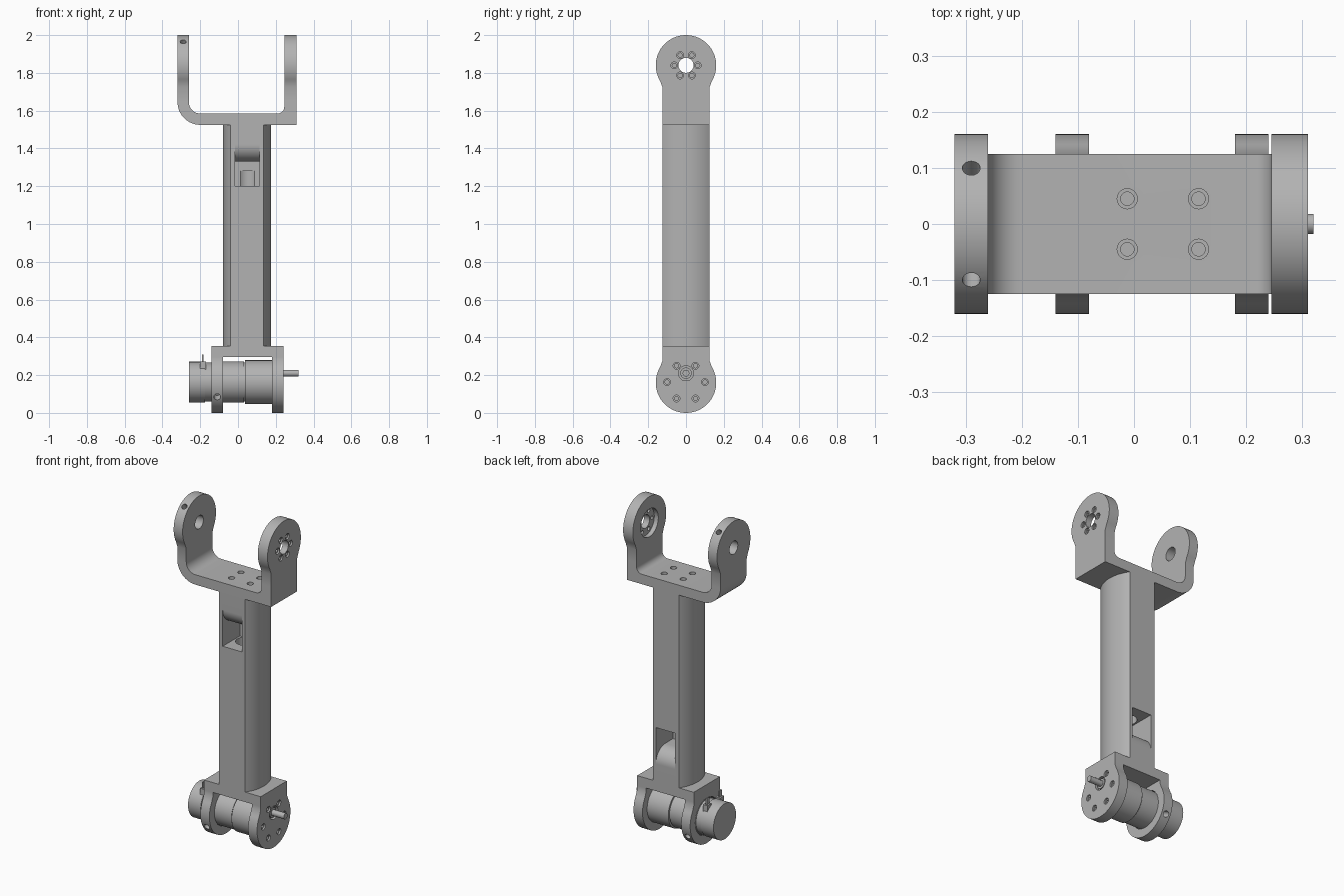
import bpy, bmesh
from math import sin, cos, pi, radians, asin
from mathutils import Vector

if "Cube" in bpy.data.objects:
    bpy.data.objects.remove(bpy.data.objects["Cube"])

grey = bpy.data.materials.new("machined_grey")
grey.use_nodes = True
grey.diffuse_color = (0.45, 0.45, 0.45, 1)
grey.node_tree.nodes["Principled BSDF"].inputs["Base Color"].default_value = grey.diffuse_color


def make(name, bm):
    bmesh.ops.recalc_face_normals(bm, faces=bm.faces)
    mesh = bpy.data.meshes.new(name)
    bm.to_mesh(mesh)
    bm.free()
    mesh.materials.append(grey)
    ob = bpy.data.objects.new(name, mesh)
    bpy.context.collection.objects.link(ob)
    return ob


def prism(name, pts, axis, lo, hi):
    """Extrude a 2D profile along an axis between lo and hi."""
    bm = bmesh.new()
    place = {"x": lambda p: (lo, p[0], p[1]),
             "y": lambda p: (p[0], lo, p[1]),
             "z": lambda p: (p[0], p[1], lo)}[axis]
    face = bm.faces.new([bm.verts.new(place(p)) for p in pts])
    new = bmesh.ops.extrude_face_region(bm, geom=[face])["geom"]
    step = Vector([(hi - lo) * (axis == a) for a in "xyz"])
    bmesh.ops.translate(bm, vec=step, verts=[v for v in new if isinstance(v, bmesh.types.BMVert)])
    return make(name, bm)


def box(name, x, y, z):
    return prism(name, [(x[0], y[0]), (x[1], y[0]), (x[1], y[1]), (x[0], y[1])], "z", *z)


def rod(name, start, end, r, n=24):
    """Cylinder between two points."""
    bm = bmesh.new()
    a, b = Vector(start), Vector(end)
    bmesh.ops.create_cone(bm, cap_ends=True, segments=n, radius1=r, radius2=r, depth=(b - a).length)
    bm.transform((b - a).to_track_quat("Z", "Y").to_matrix().to_4x4())
    bmesh.ops.translate(bm, vec=(a + b) / 2, verts=bm.verts)
    return make(name, bm)


def cut(ob, *cutters):
    for c in cutters:
        mod = ob.modifiers.new("cut", "BOOLEAN")
        mod.operation, mod.solver, mod.object = "DIFFERENCE", "EXACT", c
        bpy.context.view_layer.objects.active = ob
        bpy.ops.object.modifier_apply(modifier=mod.name)
        bpy.data.objects.remove(c)


def bore(ob, start, end, r):
    cut(ob, rod("cutter", start, end, r))


def arc(cx, cz, r, a0, a1, n=12):
    return [(cx + r * cos(radians(a0 + (a1 - a0) * i / n)),
             cz + r * sin(radians(a0 + (a1 - a0) * i / n))) for i in range(n + 1)]


def lug(name, x, zc, z_end):
    """Round ended arm that narrows to the bracket base at z_end."""
    s = 1 if z_end < zc else -1
    round_end = [(y, zc + s * z) for y, z in arc(0, 0, 0.16, -31, 211, 60)]
    pts = [(0.125, z_end), (0.125, zc - s * 0.115)] + round_end
    pts += [(-0.125, zc - s * 0.115), (-0.125, z_end)]
    return prism(name, pts, "x", *x)


def screw_ring(ob, x_in, x_out, zc, ring):
    """Six counterbored holes seen from the +x side."""
    for i in range(6):
        y, z = ring * cos(i * pi / 3), zc + ring * sin(i * pi / 3)
        bore(ob, (x_in, y, z), (x_out, y, z), 0.011)
        bore(ob, (x_out - 0.03, y, z), (x_out, y, z), 0.018)


# Upper fork base: one generous rounded corner, one square corner
base = [(0.31, 1.525), (0.31, 1.65), (0.245, 1.65)]
base += arc(0.21, 1.62, 0.035, 0, -90, 6)
base += arc(-0.2, 1.645, 0.06, 270, 180, 10)
base += arc(-0.2, 1.645, 0.12, 180, 270, 16)
fork = prism("upper_fork_base", base, "y", -0.125, 0.125)
for x in (-0.012, 0.115):
    for y in (-0.045, 0.045):
        bore(fork, (x, y, 1.54), (x, y, 1.62), 0.012)
        bore(fork, (x, y, 1.565), (x, y, 1.62), 0.018)

# Upper fork arms
clamp_arm = lug("upper_clamp_arm", (-0.32, -0.26), 1.84, 1.645)
bore(clamp_arm, (-0.4, 0, 1.84), (-0.2, 0, 1.84), 0.04)
for s in (-1, 1):
    bore(clamp_arm, (-0.29, s * 0.07, 1.9275), (-0.29, s * 0.12, 1.99), 0.016)
horn_arm = lug("upper_horn_arm", (0.245, 0.31), 1.84, 1.65)
bore(horn_arm, (0.2, 0, 1.84), (0.4, 0, 1.84), 0.04)
bore(horn_arm, (0.2, 0, 1.84), (0.272, 0, 1.84), 0.085)
screw_ring(horn_arm, 0.25, 0.33, 1.84, 0.062)

# Central post: flat front and back, bowed sides, cable window at each end
bow = 0.04
rad = (0.125 ** 2 + bow ** 2) / (2 * bow)
half = asin(0.125 / rad) * 180 / pi
section = arc(0.175 - rad, 0, rad, -half, half, 20)
section += arc(-0.08 + rad, 0, rad, 180 - half, 180 + half, 20)
post = prism("post", section, "z", 0.355, 1.525)
window = [(-0.2, 1.2), (0.04, 1.2), (0.04, 1.33)]
window += arc(-0.035, 1.42, 0.09, 270, 180) + [(-0.2, 1.42)]
flipped = [(-y, 1.88 - z) for y, z in window]
cut(post, prism("cutter", window, "x", -0.015, 0.115),
    prism("cutter", flipped, "x", -0.015, 0.115),
    rod("cutter", (0.05, 0, 0.6), (0.05, 0, 1.28), 0.055))

# Lower bracket
box("lower_bracket_plate", (-0.14, 0.24), (-0.125, 0.125), (0.295, 0.355))
ring_arm = lug("lower_clamp_arm", (-0.14, -0.08), 0.16, 0.295)
bore(ring_arm, (-0.2, 0, 0.163), (0, 0, 0.163), 0.112)
for s in (-1, 1):
    bore(ring_arm, (-0.11, s * 0.09, 0.11), (-0.11, s * 0.18, 0.065), 0.018)
face_arm = lug("lower_face_arm", (0.18, 0.24), 0.16, 0.295)
bore(face_arm, (0.22, 0, 0.21), (0.3, 0, 0.21), 0.04)
screw_ring(face_arm, 0.2, 0.26, 0.163, 0.1)

# Gear motor lying across the lower bracket
for name, x0, x1, r in (("encoder_cap", -0.26, -0.175, 0.108),
                        ("motor_neck", -0.175, -0.14, 0.104),
                        ("motor_can", -0.14, 0.032, 0.109),
                        ("motor_seam", 0.032, 0.038, 0.104),
                        ("gearbox", 0.038, 0.18, 0.116)):
    rod(name, (x0, 0, 0.163), (x1, 0, 0.163), r, 64)
rod("output_boss", (0.2, 0, 0.21), (0.236, 0, 0.21), 0.03)
rod("output_shaft", (0.2, 0, 0.21), (0.32, 0, 0.21), 0.018)

# Motor terminals
for side, s in (("front", -1), ("back", 1)):
    y = s * 0.06
    box(side + "_terminal", (-0.19, -0.183), (y - 0.012, y + 0.012), (0.22, 0.31))
    box(side + "_terminal_foot", (-0.2, -0.17), (y - 0.02, y + 0.02), (0.23, 0.272))

# Smooth round surfaces, keep hard edges
bpy.ops.object.select_all(action="DESELECT")
for ob in bpy.context.collection.objects:
    if ob.type == "MESH" and grey.name in ob.data.materials:
        ob.select_set(True)
        bpy.context.view_layer.objects.active = ob
bpy.ops.object.shade_smooth_by_angle(angle=radians(30))
